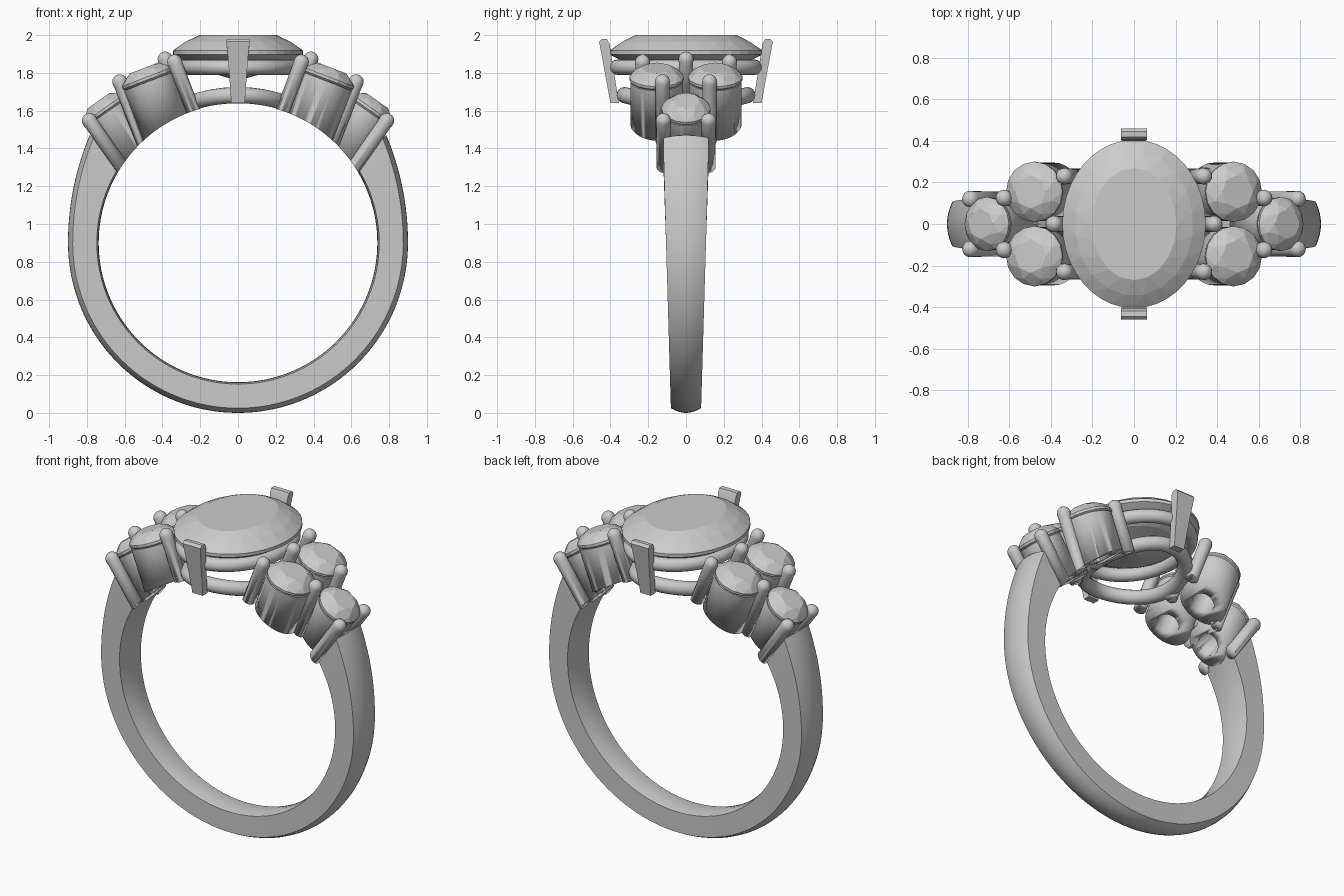
import bpy, bmesh
from math import sin, cos, pi, radians, sqrt
from mathutils import Vector, Matrix

if "Cube" in bpy.data.objects:
    bpy.data.objects.remove(bpy.data.objects["Cube"])

CZ, BORE = 0.90, 0.7375          # centre height and radius of the finger hole


def finish(name, bm, smooth=True):
    bmesh.ops.recalc_face_normals(bm, faces=bm.faces)
    me = bpy.data.meshes.new(name)
    bm.to_mesh(me)
    bm.free()
    ob = bpy.data.objects.new(name, me)
    bpy.context.collection.objects.link(ob)
    bpy.ops.object.select_all(action='DESELECT')
    ob.select_set(True)
    bpy.context.view_layer.objects.active = ob
    if smooth:
        bpy.ops.object.shade_smooth_by_angle(angle=radians(32))
    return ob


def skin(name, rows, closed=False):
    """Skin closed loops of points; cap the ends unless the loops form a ring."""
    bm = bmesh.new()
    vs = [[bm.verts.new(p) for p in row] for row in rows]
    n, m = len(rows), len(rows[0])
    for i in range(n if closed else n - 1):
        a, b = vs[i], vs[(i + 1) % n]
        for j in range(m):
            k = (j + 1) % m
            bm.faces.new((a[j], a[k], b[k], b[j]))
    if not closed:
        bm.faces.new(vs[0])
        bm.faces.new(vs[-1])
    return finish(name, bm)


def frame(pos, tilt):
    return Matrix.Translation(pos) @ Matrix.Rotation(tilt, 4, 'Y')


def lathe(name, profile, mat, closed=False, n=32):
    rows = [[mat @ Vector((r * cos(2 * pi * j / n), r * sin(2 * pi * j / n), z))
             for j in range(n)] for r, z in profile]
    return skin(name, rows, closed)


def gem(name, rings, mat):
    """Faceted stone: hull of rings (count, x radius, y radius, z, half-step turn)."""
    bm = bmesh.new()
    for n, rx, ry, z, turn in rings:
        for j in range(n):
            a = 2 * pi * (j + turn) / n
            bm.verts.new(mat @ Vector((rx * cos(a), ry * sin(a), z)))
    bmesh.ops.convex_hull(bm, input=bm.verts)
    bmesh.ops.dissolve_limit(bm, angle_limit=radians(1), verts=bm.verts, edges=bm.edges)
    return finish(name, bm, smooth=False)


def rail(name, rx, ry, tube, height):
    rows = []
    for i in range(64):
        a = 2 * pi * i / 64
        c = Vector((rx * cos(a), ry * sin(a), height(rx * cos(a))))
        out = Vector((cos(a) / rx, sin(a) / ry, 0)).normalized()
        rows.append([c + out * tube * cos(t) + Vector((0, 0, tube * sin(t)))
                     for t in (2 * pi * k / 16 for k in range(16))])
    return skin(name, rows, closed=True)


# Shank: domed band, wider and thicker towards the shoulders
rows = []
for i in range(97):
    deg = -126 + 252 * i / 96
    a = radians(deg)
    w = 0.08 + 0.04 * min(1, (0.9 - 0.9 * cos(a)) / 1.4)
    r_out = 0.90 + 0.11 * (max(0, abs(deg) - 90) / 45) ** 2
    sec = [(u, r_out - 0.025 * u * u) for u in (-1, -.75, -.5, -.25, 0, .25, .5, .75, 1)]
    sec += [(u, BORE + 0.01 * u * u) for u in (1, .5, 0, -.5, -1)]
    rows.append([Vector((r * sin(a), u * w, CZ - r * cos(a))) for u, r in sec])
skin("shank", rows)

# Finger-hole cutter for everything that reaches down to the bore
bm = bmesh.new()
bmesh.ops.create_cone(bm, cap_ends=True, segments=128, radius1=BORE, radius2=BORE, depth=2,
                      matrix=Matrix.Translation((0, 0, CZ)) @ Matrix.Rotation(pi / 2, 4, 'X'))
cutter = finish("finger_cutter", bm)
cutter.hide_render = True


def bore(ob):
    mod = ob.modifiers.new("bore", 'BOOLEAN')
    mod.operation, mod.solver, mod.object = 'DIFFERENCE', 'EXACT', cutter
    bpy.context.view_layer.objects.active = ob
    bpy.ops.object.modifier_apply(modifier=mod.name)


# Side stones in open cups: (label, x, y, z, tilt, cup radius)
T1, T2 = radians(21), radians(35)
SEATS = [("front", 0.475, -0.155, 1.765, T1, 0.14),
         ("back", 0.475, 0.155, 1.765, T1, 0.14),
         ("shoulder", 0.70, 0.0, 1.60, T2, 0.125)]
# Round prongs: (x, y, z of tip, tilt)
PRONGS = [(0.40, 0, 1.91, T1), (0.35, 0.23, 1.895, T1), (0.35, -0.23, 1.895, T1),
          (0.64, 0.125, 1.79, T1), (0.64, -0.125, 1.79, T1),
          (0.81, 0.12, 1.58, T2), (0.81, -0.12, 1.58, T2)]
TIP = [(0.04 * sin(t), 0.04 * cos(t) - 0.04) for t in (radians(d) for d in (10, 30, 50, 70, 90))]

for s, side in ((-1, "left"), (1, "right")):
    for label, x, y, z, tilt, r in SEATS:
        m = frame((s * x, y, z), s * tilt)
        bore(lathe(f"{side}_{label}_cup",
                   [(r, -0.01), (r, -0.4), (0.065, -0.4), (0.065, -0.09), (r - 0.015, -0.01)],
                   m, closed=True, n=48))
        g = r + 0.005
        gem(f"{side}_{label}_stone",
            [(8, 0.55 * g, 0.55 * g, 0.065, 0), (8, 0.8 * g, 0.8 * g, 0.045, 0.5),
             (16, g, g, 0.015, 0), (16, g, g, 0, 0), (8, 0.01, 0.01, -0.11, 0)], m)
    for i, (x, y, z, tilt) in enumerate(PRONGS):
        bore(lathe(f"{side}_prong_{i + 1}", TIP + [(0.038, -0.06), (0.036, -0.42)],
                   frame((s * x, y, z), s * tilt), n=20))

# Oval centre stone
gem("centre_stone",
    [(20, 0.205, 0.27, 2.0, 0), (20, 0.285, 0.345, 1.963, 0.5), (40, 0.345, 0.405, 1.918, 0),
     (40, 0.345, 0.405, 1.898, 0), (20, 0.22, 0.26, 1.82, 0.5), (8, 0.02, 0.03, 1.765, 0)],
    Matrix.Identity(4))

# Gallery rails: flat upper one, lower one arched over the finger
rail("upper_rail", 0.29, 0.365, 0.04, lambda x: 1.83)
rail("lower_rail", 0.26, 0.325, 0.043, lambda x: CZ + sqrt(0.782 ** 2 - x * x))

# Flared flat prongs at the front and back of the centre stone: (half width, y, z)
for s, label in ((-1, "front"), (1, "back")):
    levels = [(0.036, 0.355, 0.40, 1.64, 1.64), (0.052, 0.392, 0.442, 1.87, 1.87),
              (0.062, 0.405, 0.46, 1.955, 1.965), (0.062, 0.418, 0.445, 1.978, 1.98)]
    skin(f"{label}_flat_prong",
         [[Vector((-w, s * y0, z0)), Vector((w, s * y0, z0)),
           Vector((w, s * y1, z1)), Vector((-w, s * y1, z1))] for w, y0, y1, z0, z1 in levels])

bpy.data.objects.remove(cutter)
